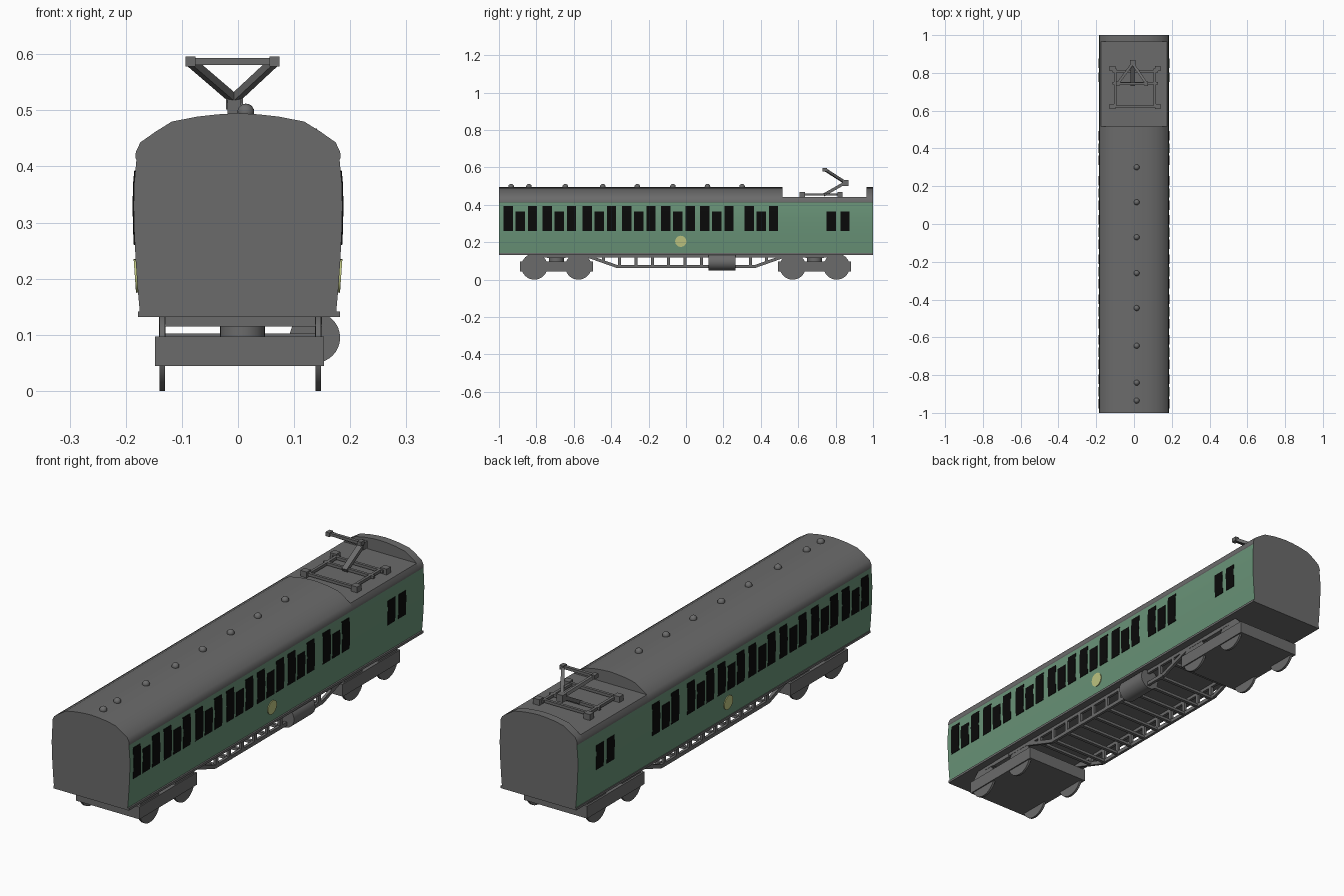
import bpy, bmesh, math
from mathutils import Vector

if "Cube" in bpy.data.objects:
    bpy.data.objects.remove(bpy.data.objects["Cube"])


def mat(name, rgb):
    m = bpy.data.materials.new(name)
    m.diffuse_color = (*rgb, 1)
    m.use_nodes = True
    m.node_tree.nodes["Principled BSDF"].inputs["Base Color"].default_value = m.diffuse_color
    return m


GREY = mat("grey", (0.147, 0.147, 0.147))
GREEN = mat("green", (0.14, 0.29, 0.185))
BLACK = mat("black", (0.003, 0.003, 0.003))
YELLOW = mat("pale_yellow", (0.52, 0.56, 0.22))


def finish(name, bm, mats, smooth=False):
    me = bpy.data.meshes.new(name)
    bm.to_mesh(me)
    bm.free()
    for m in mats:
        me.materials.append(m)
    ob = bpy.data.objects.new(name, me)
    bpy.context.collection.objects.link(ob)
    if smooth:
        bpy.ops.object.select_all(action='DESELECT')
        ob.select_set(True)
        bpy.context.view_layer.objects.active = ob
        bpy.ops.object.shade_smooth_by_angle(angle=math.radians(30))
    return ob


def box(name, x0, x1, y0, y1, z0, z1):
    bm = bmesh.new()
    bmesh.ops.create_cube(bm, size=1)
    for v in bm.verts:
        v.co = ((x0 + x1) / 2 + v.co.x * (x1 - x0), (y0 + y1) / 2 + v.co.y * (y1 - y0),
                (z0 + z1) / 2 + v.co.z * (z1 - z0))
    return finish(name, bm, [GREY])


def beam(name, a, b, w, h):
    """Rectangular bar from a to b."""
    a, b = Vector(a), Vector(b)
    bm = bmesh.new()
    bmesh.ops.create_cube(bm, size=1)
    q = (b - a).to_track_quat('Z', 'X')
    for v in bm.verts:
        v.co = (a + b) / 2 + q @ Vector((v.co.x * h, v.co.y * w, v.co.z * (b - a).length))
    return finish(name, bm, [GREY])


def cyl(name, centre, axis, r, depth, m=GREY, n=32):
    bm = bmesh.new()
    bmesh.ops.create_cone(bm, cap_ends=True, segments=n, radius1=r, radius2=r, depth=depth)
    q = Vector(axis).to_track_quat('Z', 'Y')
    for v in bm.verts:
        v.co = Vector(centre) + q @ v.co
    return finish(name, bm, [m], True)


def extrude(name, half, y0, y1, mats, rule=None):
    """Mirror a half section (right side, bottom to top) and run it along y."""
    pts = half + [(-x, z) for x, z in reversed(half) if x > 0]
    bm = bmesh.new()
    f = bm.faces.new([bm.verts.new((x, y0, z)) for x, z in pts])
    r = bmesh.ops.extrude_face_region(bm, geom=[f])
    for v in r['geom']:
        if isinstance(v, bmesh.types.BMVert):
            v.co.y = y1
    bmesh.ops.recalc_face_normals(bm, faces=bm.faces)
    if rule:
        for f in bm.faces:
            f.material_index = rule(f)
    return finish(name, bm, mats, True)


# Body shell: green bowed sides, grey ends and floor
SIDE = [(0.175, 0.14), (0.179, 0.185), (0.1825, 0.235), (0.185, 0.285), (0.186, 0.33),
        (0.185, 0.37), (0.181, 0.412)]
EAVES = [(0.181, 0.412), (0.183, 0.416), (0.182, 0.426), (0.174, 0.443)]
CROWN = [(0.147, 0.462), (0.118, 0.48), (0.072, 0.489), (0.035, 0.493), (0, 0.495)]
extrude("body_shell", SIDE, -1, 1, [GREY, GREEN], lambda f: int(abs(f.normal.x) > 0.7))
extrude("front_roof", EAVES + CROWN, -1, 0.515, [GREY])
extrude("pantograph_well", EAVES, 0.515, 0.965, [GREY])
extrude("rear_roof", EAVES + CROWN, 0.965, 1, [GREY])
box("sole_plate", -0.178, 0.182, -1, 1, 0.132, 0.142)


def side_x(z):
    for (xa, za), (xb, zb) in zip(SIDE, SIDE[1:]):
        if za <= z <= zb:
            return xa + (xb - xa) * (z - za) / (zb - za)


# Windows: thin plates following the bowed sides
LOW, TALL, SHORT = 0.26, 0.393, 0.365
wins = []
for y in (-0.976, -0.767, -0.553, -0.342, -0.133, 0.075, 0.313):
    wins += [(y, TALL), (y + 0.064, SHORT), (y + 0.13, TALL)]
wins += [(0.752, SHORT), (0.825, SHORT)]
bm = bmesh.new()
for s in (1, -1):
    for y, top in wins:
        zs = [LOW] + [z for _, z in SIDE if LOW < z < top] + [top]
        rows = [[bm.verts.new((s * (side_x(z) + d), yy, z)) for d, yy in
                 ((0.002, y), (0.002, y + 0.05), (-0.002, y + 0.05), (-0.002, y))] for z in zs]
        for a, b in zip(rows, rows[1:]):
            for i in range(4):
                j = (i + 1) % 4
                bm.faces.new((a[i], a[j], b[j], b[i]))
        bm.faces.new(rows[0])
        bm.faces.new(rows[-1])
bmesh.ops.recalc_face_normals(bm, faces=bm.faces)
finish("windows", bm, [BLACK])

# Round side plates, tilted with the wall
for s in (1, -1):
    cyl("round_plate", (s * (side_x(0.205) + 0.001), -0.028, 0.205), (s, 0, -0.07),
        0.03, 0.005, YELLOW, 24)

# Roof vents
for y in (-0.935, -0.84, -0.645, -0.445, -0.26, -0.07, 0.115, 0.3):
    bm = bmesh.new()
    bmesh.ops.create_uvsphere(bm, u_segments=16, v_segments=10, radius=0.015)
    bmesh.ops.translate(bm, verts=bm.verts, vec=(0.014, y, 0.497))
    finish("roof_vent", bm, [GREY], True)

# Bogies
for yc, w in ((-0.693, 0.1175), (0.688, 0.1175)):
    box("bogie_frame", -0.148, 0.153, yc - 0.195, yc + 0.195, 0.044, 0.097)
    cyl("bogie_pivot", (0.008, yc, 0.107), (0, 0, 1), 0.04, 0.03)
    box("bogie_bolster", -0.14, 0.15, yc - 0.05, yc + 0.05, 0.115, 0.134)
    for x in (-0.135, 0.143):
        for dy in (-w, w):
            cyl("wheel", (x, yc + dy, 0.07), (1, 0, 0), 0.07, 0.01)

# Underframe truss
for x in (-0.135, 0.143):
    path = [(-0.53, 0.127), (-0.365, 0.069), (0.365, 0.069), (0.53, 0.127)]
    for (ya, za), (yb, zb) in zip(path, path[1:]):
        beam("truss_rail", (x, ya, za), (x, yb, zb), 0.012, 0.016)
    box("truss_top_rail", x - 0.006, x + 0.006, -0.8, 0.8, 0.118, 0.134)
for i in range(11):
    y = -0.442 + i * 0.0873
    z = 0.069 if abs(y) < 0.37 else 0.096
    for x in (-0.135, 0.143):
        box("truss_post", x - 0.006, x + 0.006, y - 0.008, y + 0.008, z, 0.134)
    box("truss_cross_bar", -0.135, 0.143, y - 0.007, y + 0.007, z - 0.006, z + 0.006)
cyl("air_tank", (0.137, 0.193, 0.095), (0, 1, 0), 0.045, 0.145)

# Pantograph base
XL, XR, YF, YB = -0.114, 0.126, 0.622, 0.823
for x in (XL, XR):
    for y in (YF, YB):
        box("insulator", x - 0.015, x + 0.015, y - 0.014, y + 0.014, 0.44, 0.468)
    bx = x * 0.87
    beam("base_side_bar", (bx, YF, 0.455), (bx, YB, 0.455), 0.012, 0.012)
for y in (YF, YB - 0.015, 0.745):
    beam("base_cross_bar", (XL, y, 0.455), (XR, y, 0.455), 0.012, 0.012)

# Pantograph arms and collector head
beam("lower_arm", (-0.007, 0.735, 0.452), (-0.007, 0.855, 0.52), 0.024, 0.016)
box("elbow", -0.021, 0.009, 0.838, 0.868, 0.502, 0.533)
for x in (-0.085, 0.065):
    beam("upper_arm", (-0.007, 0.85, 0.52), (x, 0.745, 0.587), 0.014, 0.014)
    box("head_end", x - 0.009, x + 0.009, 0.73, 0.755, 0.578, 0.596)
beam("collector_head", (-0.09, 0.742, 0.587), (0.07, 0.742, 0.587), 0.014, 0.012)
